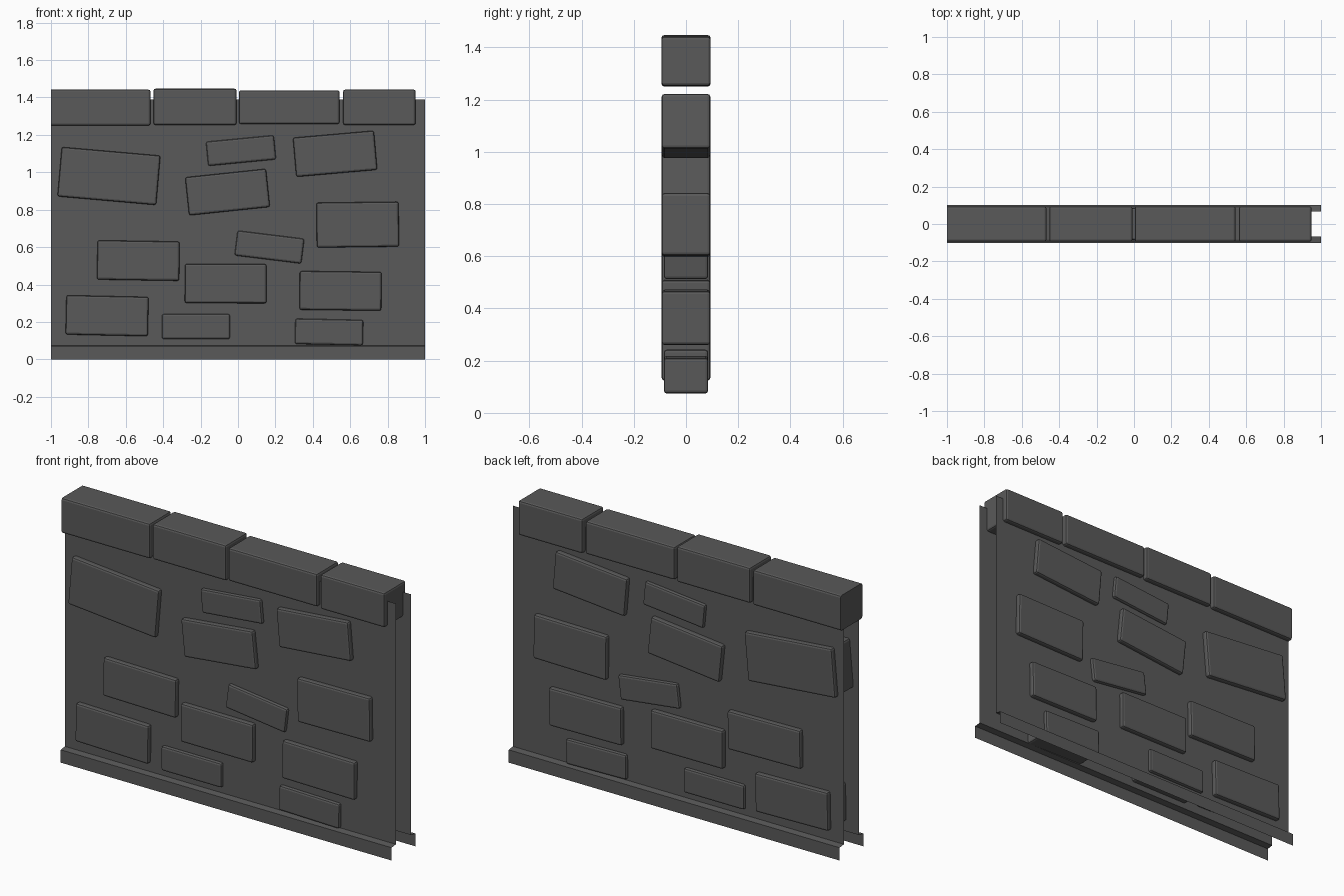
import bpy, bmesh, math
from mathutils import Matrix

if "Cube" in bpy.data.objects:
    bpy.data.objects.remove(bpy.data.objects["Cube"])

stone_mat = bpy.data.materials.new("dark grey stone")
stone_mat.diffuse_color = (0.1, 0.1, 0.1, 1)
stone_mat.use_nodes = True
stone_mat.node_tree.nodes["Principled BSDF"].inputs["Base Color"].default_value = stone_mat.diffuse_color


def finish(name, bm):
    me = bpy.data.meshes.new(name)
    bm.to_mesh(me)
    bm.free()
    me.materials.append(stone_mat)
    ob = bpy.data.objects.new(name, me)
    bpy.context.collection.objects.link(ob)
    return ob


def block(name, cx, cz, w, h, depth, angle=0, cut_x=None):
    """Bevelled stone running right through the wall."""
    bm = bmesh.new()
    bmesh.ops.create_cube(bm, size=1, matrix=Matrix.Diagonal((w, depth, h, 1)))
    bmesh.ops.bevel(bm, geom=bm.edges[:], offset=0.011, segments=2,
                    profile=0.5, affect='EDGES')
    bm.transform(Matrix.Translation((cx, 0, cz)) @
                 Matrix.Rotation(-math.radians(angle), 4, 'Y'))
    if cut_x is not None:  # flat sawn end at the wall edge
        r = bmesh.ops.bisect_plane(bm, geom=bm.verts[:] + bm.edges[:] + bm.faces[:],
                                   plane_co=(cut_x, 0, 0), plane_no=(-1, 0, 0),
                                   clear_outer=True)
        bmesh.ops.holes_fill(bm, edges=[e for e in bm.edges if e.is_boundary])
    bmesh.ops.recalc_face_normals(bm, faces=bm.faces[:])
    return finish(name, bm)


# Wall faces: thin open sheets with a projecting foot, front and back
profile = [(0.066, 1.39), (0.066, 0.075), (0.102, 0.07), (0.102, 0)]
for name, s in (("front_wall_sheet", -1), ("back_wall_sheet", 1)):
    bm = bmesh.new()
    rows = [[bm.verts.new((x, s * y, z)) for x in (-1, 1)] for y, z in profile]
    for a, b in zip(rows, rows[1:]):
        f = [a[0], b[0], b[1], a[1]]
        bm.faces.new(f if s < 0 else f[::-1])
    finish(name, bm)

# Stones set in the wall: centre x, centre z, width, height, tilt
stones = [
    (-.69, .98, .53, .265, -5), (.016, 1.116, .365, .13, 5.5),
    (.519, 1.099, .435, .21, 5), (-.056, .894, .435, .205, 6),
    (.64, .72, .44, .24, .7), (-.533, .528, .44, .21, -.9),
    (.168, .60, .36, .134, -7), (-.066, .405, .437, .21, -.2),
    (.548, .366, .438, .207, -.7), (-.70, .233, .44, .21, -1.2),
    (-.225, .175, .364, .134, 0), (.487, .146, .364, .136, -1.2)]
for i, (x, z, w, h, a) in enumerate(stones):
    block(f"wall_stone_{i + 1}", x, z, w, h, 0.17 if h < 0.15 else 0.186, a)

# Cap stones along the top: left, right, bottom, top
caps = [(-1.02, -.468, 1.25, 1.442), (-.452, -.008, 1.253, 1.447),
        (.005, .543, 1.258, 1.438), (.562, .95, 1.253, 1.442)]
for i, (l, r, b, t) in enumerate(caps):
    block(f"cap_stone_{i + 1}", (l + r) / 2, (b + t) / 2, r - l, t - b, 0.189, 0,
          -1 if i == 0 else None)
